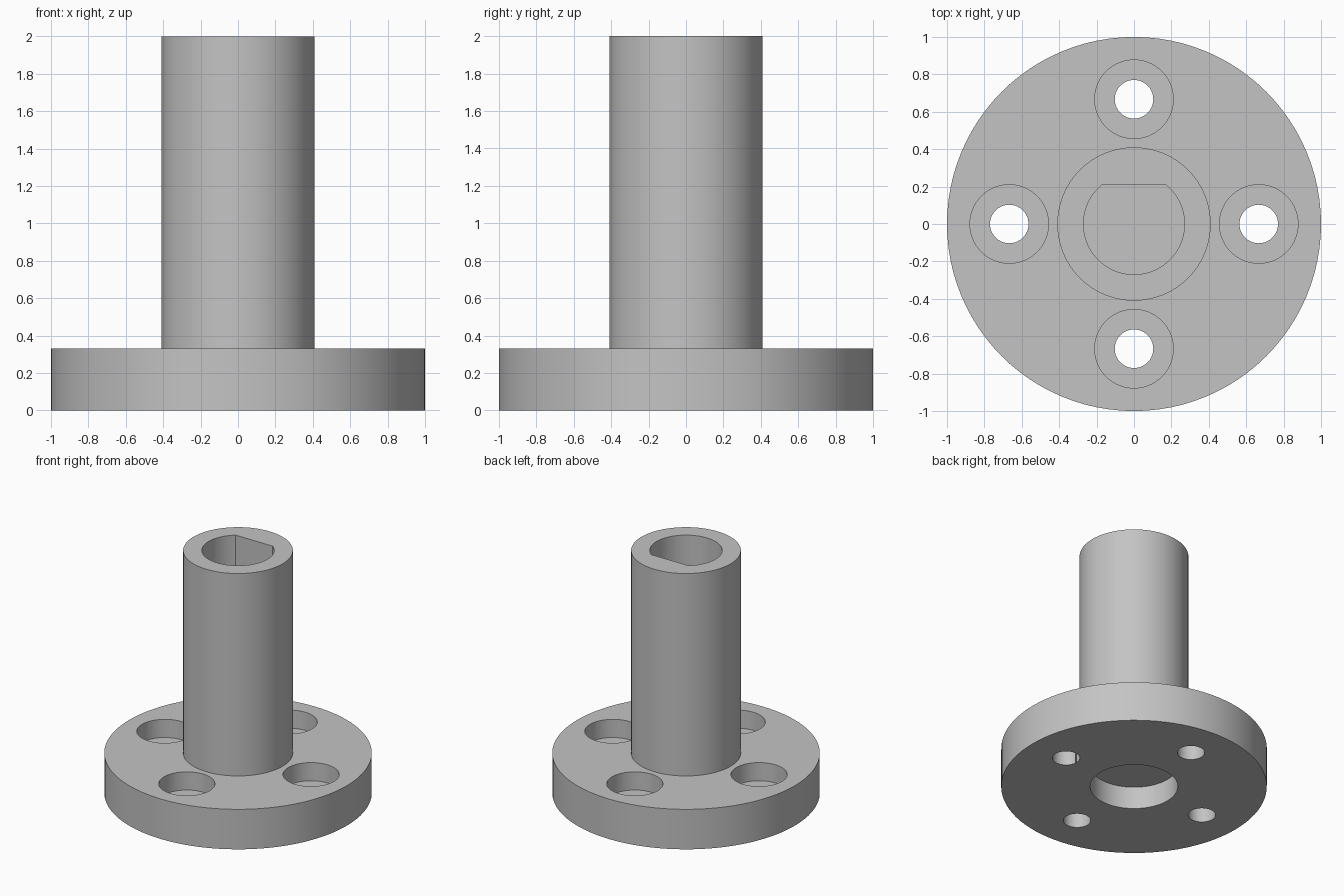
import bpy
import bmesh
from math import asin, cos, pi, radians, sin

SEGMENTS = 96

cube = bpy.data.objects.get("Cube")
if cube:
    bpy.data.objects.remove(cube, do_unlink=True)

grey = bpy.data.materials.new("plain grey")
grey.use_nodes = True
colour = (0.55, 0.55, 0.55, 1)
grey.diffuse_color = colour
grey.node_tree.nodes["Principled BSDF"].inputs["Base Color"].default_value = colour


def make_object(name, bm):
    bmesh.ops.recalc_face_normals(bm, faces=bm.faces[:])
    mesh = bpy.data.meshes.new(name)
    bm.to_mesh(mesh)
    bm.free()
    mesh.materials.append(grey)
    obj = bpy.data.objects.new(name, mesh)
    bpy.context.collection.objects.link(obj)
    return obj


def lathe(name, profile, segments=SEGMENTS, centre=(0, 0)):
    """Revolve a closed (radius, height) profile whose ends lie on the axis."""
    bm = bmesh.new()
    verts = [bm.verts.new((r, 0, z)) for r, z in profile]
    edges = [bm.edges.new(pair) for pair in zip(verts, verts[1:])]
    bmesh.ops.spin(bm, geom=verts + edges, cent=(0, 0, 0), axis=(0, 0, 1),
                   angle=2 * pi, steps=segments, use_merge=True)
    bmesh.ops.remove_doubles(bm, verts=bm.verts[:], dist=1e-5)
    bmesh.ops.translate(bm, verts=bm.verts[:], vec=(*centre, 0))
    return make_object(name, bm)


def d_prism(name, radius, flat, bottom, top):
    """Cylinder with one flat side facing +y."""
    bm = bmesh.new()
    start = pi - asin(flat / radius)
    sweep = 2 * pi - (pi - 2 * asin(flat / radius))
    ring = [bm.verts.new((radius * cos(start + sweep * i / SEGMENTS),
                          radius * sin(start + sweep * i / SEGMENTS), bottom))
            for i in range(SEGMENTS + 1)]
    face = bm.faces.new(ring)
    extruded = bmesh.ops.extrude_face_region(bm, geom=[face], use_keep_orig=True)
    moved = [v for v in extruded["geom"] if isinstance(v, bmesh.types.BMVert)]
    bmesh.ops.translate(bm, verts=moved, vec=(0, 0, top - bottom))
    return make_object(name, bm)


# Flange and hub in one turned body, with a round recess underneath
body = lathe("flanged_hub", [(0, 0.185), (0.33, 0.185), (0.33, 0), (1, 0),
                             (1, 0.33), (0.41, 0.33), (0.41, 2), (0, 2)])

# Blind shaft bore with a flat on the back
cutters = [d_prism("shaft_bore_cutter", 0.27, 0.21, 0.33, 2.1)]

# Four counterbored screw holes
for i in range(4):
    angle = i * pi / 2
    cutters.append(lathe("screw_hole_cutter",
                         [(0, -0.1), (0.103, -0.1), (0.103, 0.18),
                          (0.21, 0.18), (0.21, 0.5), (0, 0.5)],
                         64, (0.667 * cos(angle), 0.667 * sin(angle))))

bpy.ops.object.select_all(action="DESELECT")
body.select_set(True)
bpy.context.view_layer.objects.active = body
for cutter in cutters:
    cut = body.modifiers.new("cut", "BOOLEAN")
    cut.operation = "DIFFERENCE"
    cut.solver = "EXACT"
    cut.object = cutter
    bpy.ops.object.modifier_apply(modifier=cut.name)
    bpy.data.objects.remove(cutter, do_unlink=True)

bpy.ops.object.shade_smooth_by_angle(angle=radians(30))
